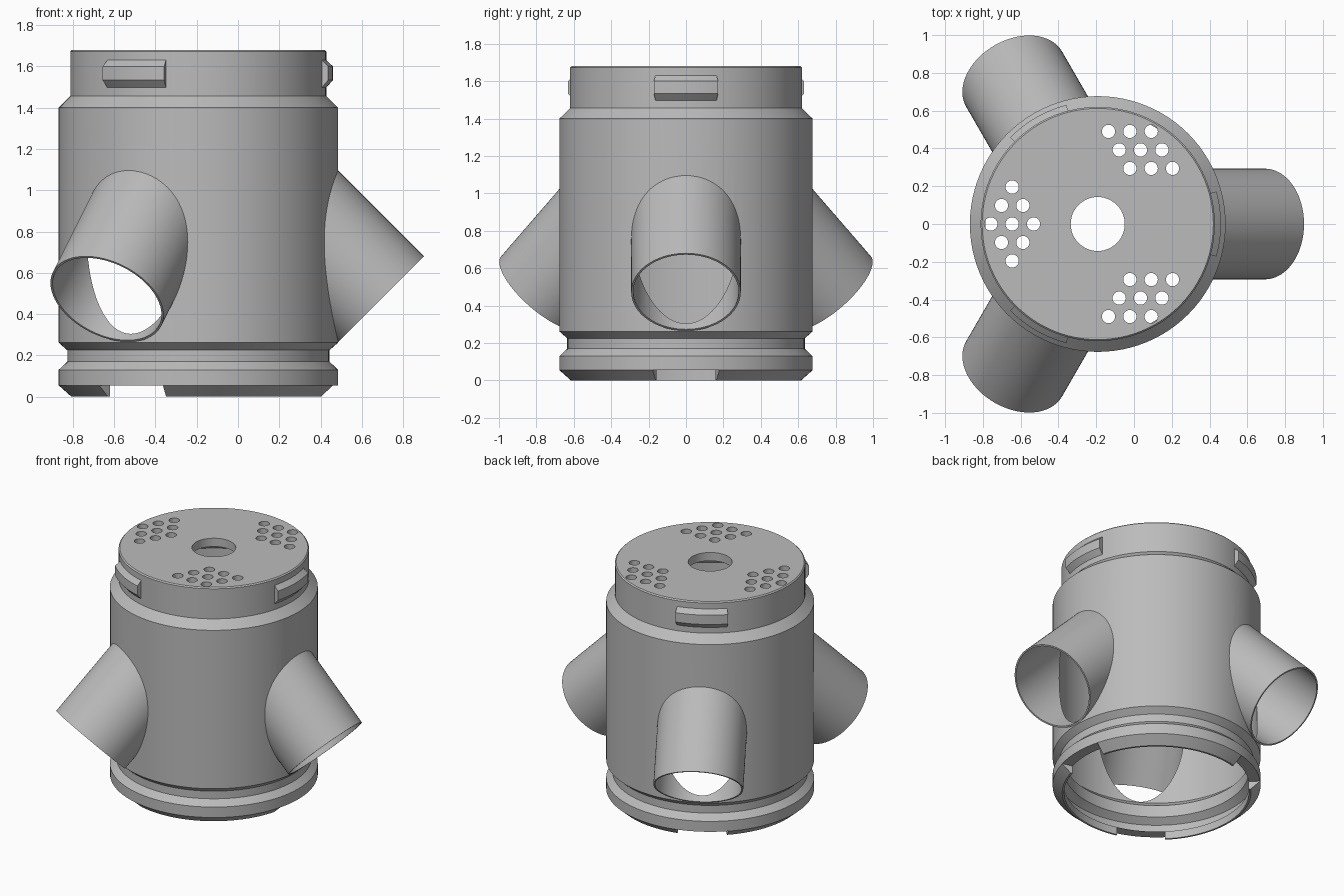
import bpy, bmesh
from math import sin, cos, pi, radians, sqrt
from mathutils import Matrix, Vector

if "Cube" in bpy.data.objects:
    bpy.data.objects.remove(bpy.data.objects["Cube"], do_unlink=True)

CENTRE = Matrix.Translation((-0.192, 0, 0))   # main axis of the body
ARMS = [0, 120, 240]                          # directions of spouts and lugs

grey = bpy.data.materials.new("plain grey")
grey.use_nodes = True
grey.diffuse_color = (0.5, 0.5, 0.5, 1)
grey.node_tree.nodes["Principled BSDF"].inputs["Base Color"].default_value = (0.5, 0.5, 0.5, 1)


def finish(name, bm):
    bmesh.ops.recalc_face_normals(bm, faces=bm.faces)
    bm.transform(CENTRE)
    mesh = bpy.data.meshes.new(name)
    bm.to_mesh(mesh)
    bm.free()
    mesh.materials.append(grey)
    obj = bpy.data.objects.new(name, mesh)
    bpy.context.collection.objects.link(obj)
    return obj


def lathe(name, profile, segments=96):
    """Solid of revolution, closed flat at both ends."""
    bm = bmesh.new()
    rings = [[bm.verts.new((r * cos(2 * pi * i / segments), r * sin(2 * pi * i / segments), z))
              for i in range(segments)] for r, z in profile]
    for a, b in zip(rings, rings[1:]):
        for i in range(segments):
            j = (i + 1) % segments
            bm.faces.new((a[i], a[j], b[j], b[i]))
    bm.faces.new(rings[0])
    bm.faces.new(rings[-1])
    return finish(name, bm)


def arc_block(name, profile, middle, half):
    """Closed cross-section swept along part of a circle."""
    bm = bmesh.new()
    steps = 12
    rings = []
    for i in range(steps + 1):
        a = radians(middle - half + 2 * half * i / steps)
        rings.append([bm.verts.new((r * cos(a), r * sin(a), z)) for r, z in profile])
    for a, b in zip(rings, rings[1:]):
        for i in range(len(profile)):
            j = (i + 1) % len(profile)
            bm.faces.new((a[i], a[j], b[j], b[i]))
    bm.faces.new(rings[0])
    bm.faces.new(rings[-1])
    return finish(name, bm)


def spout(name, angle, radius, extra):
    """Cylinder sloping down and outward at 45 degrees."""
    a = radians(angle)
    out = Vector((cos(a), sin(a), 0))
    axis = (out - Vector((0, 0, 1))).normalized()
    end = out * 0.885 + Vector((0, 0, 0.473)) + axis * extra
    start = out * 0.3 + Vector((0, 0, 1.058))
    bm = bmesh.new()
    place = Matrix.Translation((start + end) / 2) @ axis.to_track_quat('Z', 'Y').to_matrix().to_4x4()
    bmesh.ops.create_cone(bm, cap_ends=True, segments=72, radius1=radius, radius2=radius,
                          depth=(end - start).length, matrix=place)
    return finish(name, bm)


def combine(target, tool, operation):
    mod = target.modifiers.new(operation, 'BOOLEAN')
    mod.operation = operation
    mod.solver = 'EXACT'
    mod.object = tool
    tool.hide_render = True
    bpy.context.view_layer.objects.active = target
    bpy.ops.object.modifier_apply(modifier=mod.name)
    bpy.data.objects.remove(tool, do_unlink=True)


# Outer shell with foot bead, neck groove and stepped top
body = lathe("body_shell", [(0.615, 0), (0.677, 0.055), (0.677, 0.13), (0.635, 0.17),
                            (0.635, 0.225), (0.677, 0.262), (0.677, 1.40), (0.62, 1.456),
                            (0.62, 1.672), (0.612, 1.68)])
for angle in ARMS:
    combine(body, spout("spout_outer", angle, 0.293, 0), 'UNION')

# Hollow interior with locking groove behind the foot lip
cavity = lathe("cavity", [(0.602, -0.05), (0.602, 0.055), (0.65, 0.056), (0.65, 0.13),
                          (0.602, 0.165), (0.602, 0.25), (0.655, 0.30), (0.655, 1.37),
                          (0.595, 1.44), (0.595, 1.62)])
combine(body, cavity, 'DIFFERENCE')
for angle in ARMS:
    combine(body, spout("spout_bore", angle, 0.282, 0.06), 'DIFFERENCE')

# Entry notches in the foot lip
for angle in ARMS:
    notch = arc_block("notch", [(0.56, -0.04), (0.72, -0.04), (0.72, 0.055), (0.56, 0.055)], angle, 15.3)
    combine(body, notch, 'DIFFERENCE')

# Centre hole and three rhombic groups of vent holes in the lid
holes = bmesh.new()


def drill(x, y, radius, segments):
    bmesh.ops.create_cone(holes, cap_ends=True, segments=segments, radius1=radius, radius2=radius,
                          depth=0.3, matrix=Matrix.Translation((x, y, 1.66)))


drill(0, 0, 0.143, 48)
pitch = 0.113
for angle in (60, 180, 300):
    a = radians(angle)
    for i in (-1, 0, 1):
        for j in (-1, 0, 1):
            radial = 0.453 + (i + j) * pitch / 2
            side = (i - j) * pitch * sqrt(3) / 2
            drill(radial * cos(a) - side * sin(a), radial * sin(a) + side * cos(a), 0.035, 24)
combine(body, finish("holes", holes), 'DIFFERENCE')

# Locking lugs around the top collar
parts = [body]
for name, angle in zip(("lug_left", "lug_back", "lug_front"), ARMS):
    parts.append(arc_block(name, [(0.60, 1.495), (0.618, 1.495), (0.652, 1.533), (0.652, 1.60),
                                  (0.618, 1.632), (0.60, 1.632)], angle, 15.3))

# Smooth round surfaces, crisp edges
bpy.ops.object.select_all(action='DESELECT')
for part in parts:
    part.select_set(True)
bpy.context.view_layer.objects.active = body
bpy.ops.object.shade_smooth_by_angle(angle=radians(30))
